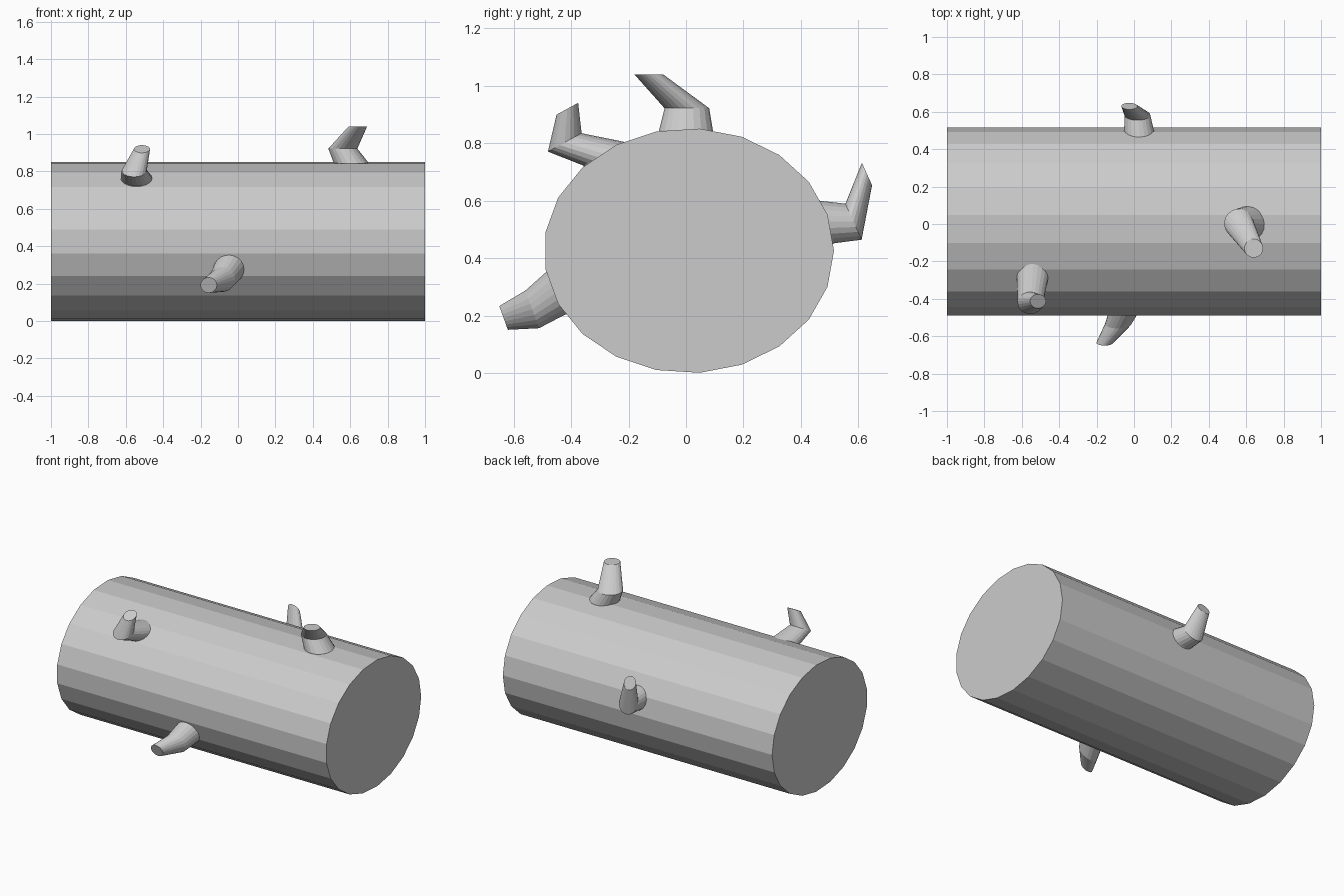
import bpy
import bmesh
from math import cos, sin, tau
from mathutils import Vector

cube = bpy.data.objects.get("Cube")
if cube:
    bpy.data.objects.remove(cube, do_unlink=True)

SIDES = 21

grey = bpy.data.materials.new("plain grey")
grey.use_nodes = True
colour = (0.6, 0.6, 0.6, 1)
grey.diffuse_color = colour
grey.node_tree.nodes["Principled BSDF"].inputs["Base Color"].default_value = colour


def loft(name, rings):
    """Bridge rings given as (centre, first axis, second axis) and cap both ends."""
    bm = bmesh.new()
    loops = []
    for centre, u, v in rings:
        angles = [tau * i / SIDES for i in range(SIDES)]
        loops.append([bm.verts.new(centre + u * cos(a) + v * sin(a)) for a in angles])
    for low, high in zip(loops, loops[1:]):
        for i in range(SIDES):
            j = (i + 1) % SIDES
            bm.faces.new((low[i], low[j], high[j], high[i]))
    bm.faces.new(loops[0])
    bm.faces.new(loops[-1])
    bmesh.ops.recalc_face_normals(bm, faces=bm.faces)
    mesh = bpy.data.meshes.new(name)
    bm.to_mesh(mesh)
    bm.free()
    mesh.materials.append(grey)
    obj = bpy.data.objects.new(name, mesh)
    bpy.context.collection.objects.link(obj)


def branch(name, normal, sections):
    """Bent stub whose cuts all face along the normal, rooted inside the trunk."""
    n = Vector(normal).normalized()
    x = Vector((1, 0, 0))
    side = n.cross(x)
    rings = [(Vector(c), x * r, side * r) for c, r in sections]
    root = (rings[0][0] - n * 0.03, rings[0][1], rings[0][2])
    loft(name, [root] + rings)


# Trunk: an oval log lying along x
loft("trunk", [(Vector((x, 0.01, 0.426)), Vector((0, 0.505, 0)), Vector((0, 0, 0.426)))
               for x in (-1, 1)])

# Branch stubs: base, elbow and tip, each with its radius
branch("top_branch", (0, 0, 1), [
    ((0.605, 0.0, 0.845), 0.094), ((0.56, 0.003, 0.922), 0.078), ((0.64, -0.13, 1.04), 0.05)])
branch("upper_front_branch", (0, -0.48, 0.88), [
    ((-0.543, -0.283, 0.763), 0.085), ((-0.555, -0.422, 0.803), 0.067), ((-0.513, -0.413, 0.92), 0.043)])
branch("lower_front_branch", (0, -0.94, -0.34), [
    ((-0.047, -0.452, 0.28), 0.083), ((-0.085, -0.535, 0.222), 0.07), ((-0.157, -0.635, 0.192), 0.044)])
branch("back_branch", (0, 0.91, 0.41), [
    ((0.028, 0.485, 0.527), 0.082), ((0.018, 0.583, 0.527), 0.069), ((-0.025, 0.63, 0.693), 0.043)])
